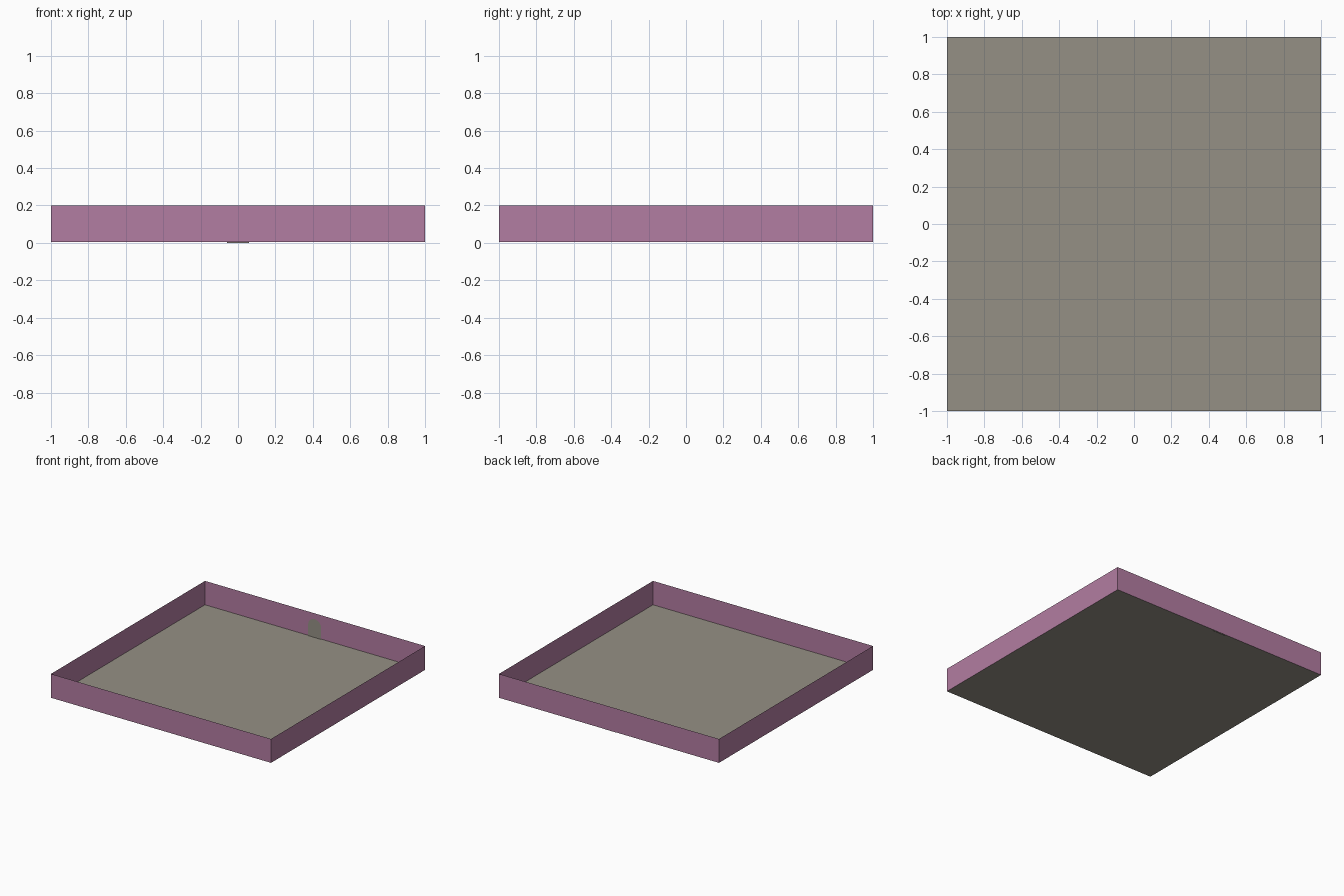
import bpy
import math

if "Cube" in bpy.data.objects:
    bpy.data.objects.remove(bpy.data.objects["Cube"])

H_BASE, H_TOP = 0.004, 0.2


def material(name, rgb):
    m = bpy.data.materials.new(name)
    m.diffuse_color = (*rgb, 1.0)
    m.use_nodes = True
    m.node_tree.nodes["Principled BSDF"].inputs["Base Color"].default_value = m.diffuse_color
    return m


def sheet(name, points, mat):
    """One flat polygon as its own object."""
    me = bpy.data.meshes.new(name)
    me.from_pydata(points, [], [list(range(len(points)))])
    me.materials.append(mat)
    ob = bpy.data.objects.new(name, me)
    bpy.context.collection.objects.link(ob)
    return ob


mauve = material("mauve_wall", (0.45, 0.205, 0.36))
stone = material("warm_grey", (0.30, 0.28, 0.235))

# floor
corners = [(-1, -1), (1, -1), (1, 1), (-1, 1)]
sheet("floor", [(x, y, H_BASE) for x, y in corners], stone)

# four thin walls around the floor
for i, side in enumerate(["front", "right", "back", "left"]):
    a, b = corners[i], corners[(i + 1) % 4]
    sheet(side + "_wall",
          [(*a, H_BASE), (*b, H_BASE), (*b, H_TOP), (*a, H_TOP)], mauve)

# arched door on the inside of the back wall
R, SPRING, SEG = 0.06, 0.095, 8
arch = [(R * math.cos(math.pi * k / SEG), 0.995,
         SPRING + R * math.sin(math.pi * k / SEG)) for k in range(SEG + 1)]
sheet("arched_door", [(-R, 0.995, 0), (R, 0.995, 0)] + arch, stone)
